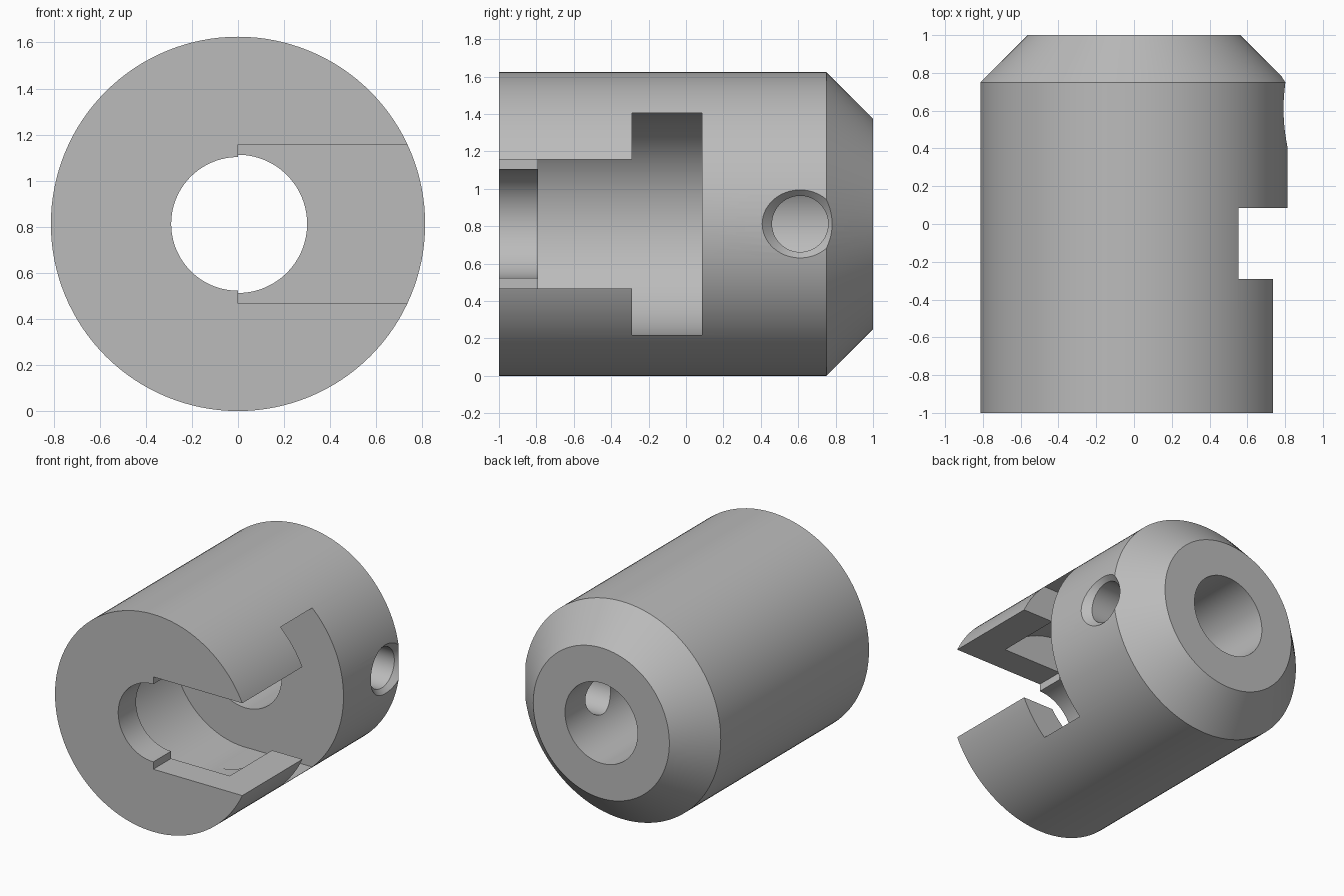
import bpy, bmesh, math
from mathutils import Vector, Matrix

cube = bpy.data.objects.get("Cube")
if cube:
    bpy.data.objects.remove(cube, do_unlink=True)

R = 0.8125               # outer radius, also the height of the axis
SEGMENTS = 128

steel = bpy.data.materials.new("grey_steel")
steel.use_nodes = True
colour = (0.5, 0.5, 0.5, 1)
steel.diffuse_color = colour
steel.node_tree.nodes["Principled BSDF"].inputs["Base Color"].default_value = colour


def finish(name, bm):
    bmesh.ops.recalc_face_normals(bm, faces=bm.faces)
    mesh = bpy.data.meshes.new(name)
    bm.to_mesh(mesh)
    bm.free()
    mesh.materials.append(steel)
    obj = bpy.data.objects.new(name, mesh)
    bpy.context.collection.objects.link(obj)
    return obj


def lathe(name, profile, axis, side, centre):
    """Revolve a closed (distance along axis, radius) profile."""
    bm = bmesh.new()
    axis, side, centre = Vector(axis), Vector(side), Vector(centre)
    verts = [bm.verts.new(centre + axis * d + side * r) for d, r in profile]
    edges = [bm.edges.new((verts[i], verts[(i + 1) % len(verts)]))
             for i in range(len(verts))]
    bmesh.ops.spin(bm, geom=verts + edges, cent=centre, axis=axis,
                   angle=math.tau, steps=SEGMENTS, use_merge=True)
    bmesh.ops.remove_doubles(bm, verts=bm.verts, dist=1e-5)
    return finish(name, bm)


def slot_box(name, y0, y1, half_height):
    """Box cutter open to the +x side, reaching in to the axis."""
    bm = bmesh.new()
    bmesh.ops.create_cube(bm, size=1, matrix=Matrix.Translation((0.5, (y0 + y1) / 2, R))
                          @ Matrix.Diagonal((1, y1 - y0, 2 * half_height, 1)))
    return finish(name, bm)


# Chamfered barrel with front bore, wide inner pocket and rear bore
barrel = lathe("barrel", [
    (-1, 0.29), (-1, R), (0.75, R), (1, 0.5625), (1, 0.30),
    (0.085, 0.30), (0.085, 0.595), (-0.79, 0.595), (-0.79, 0.29),
], (0, 1, 0), (0, 0, 1), (0, 0, R))

# T-shaped side opening and countersunk set-screw hole
cutters = [
    slot_box("cross_slot_cutter", -0.29, 0.085, 0.594),
    slot_box("neck_slot_cutter", -1.2, -0.2, 0.345),
    lathe("screw_hole_cutter", [(0.1, 0), (0.1, 0.15), (0.76, 0.15), (0.96, 0.35), (0.96, 0)],
          (1, 0, 0), (0, 0, 1), (0, 0.61, R)),
]
bpy.context.view_layer.objects.active = barrel
for cutter in cutters:
    cut = barrel.modifiers.new(cutter.name, 'BOOLEAN')
    cut.operation = 'DIFFERENCE'
    cut.solver = 'EXACT'
    cut.object = cutter
    bpy.ops.object.modifier_apply(modifier=cut.name)
    bpy.data.objects.remove(cutter, do_unlink=True)

# Smooth curved walls, crisp machined edges
bpy.ops.object.select_all(action='DESELECT')
barrel.select_set(True)
bpy.ops.object.shade_smooth_by_angle(angle=math.radians(25))
